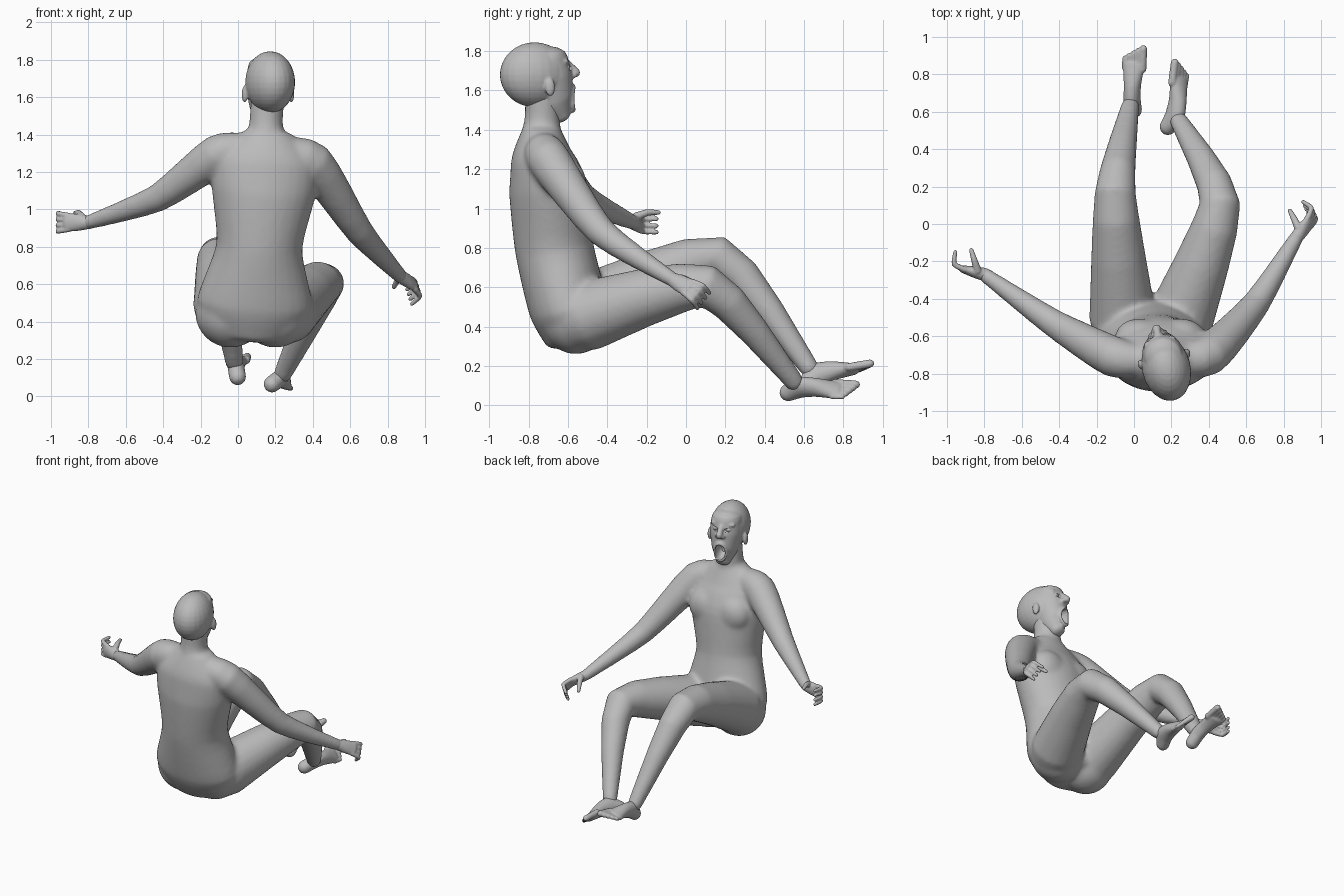
import bpy
import bmesh
from math import sin, cos, pi, sqrt, radians
from mathutils import Vector, Matrix

default_cube = bpy.data.objects.get("Cube")
if default_cube:
    bpy.data.objects.remove(default_cube, do_unlink=True)

# One plain material for the whole figure
grey = bpy.data.materials.new("plain grey")
grey.use_nodes = True
grey.diffuse_color = (.5, .5, .5, 1)
shader = next(n for n in grey.node_tree.nodes if n.type == "BSDF_PRINCIPLED")
shader.inputs["Base Color"].default_value = grey.diffuse_color

ACROSS_X, ACROSS_Y, ACROSS_Z = Vector((1, 0, 0)), Vector((0, 1, 0)), Vector((0, 0, 1))
SIDES = (-1, 1)


def spline(points, steps=4, tension=.3):
    """Fill in a smooth run of sections between a few given ones."""
    last = len(points) - 1
    slopes = [(points[min(i + 1, last)] - points[max(i - 1, 0)]) * tension
              for i in range(last + 1)]
    filled = []
    for i in range(last):
        start, end = points[i], points[i + 1]
        for step in range(steps):
            t = step / steps
            ease = t * t * (3 - 2 * t)
            filled.append(start * (1 - ease) + end * ease
                          + slopes[i] * t * (1 - t) ** 2
                          - slopes[i + 1] * t * t * (1 - t))
    return filled + [points[last]]


def loft(bm, points, reference=ACROSS_X, cap=1, sides=20):
    """Skin elliptical sections (x, y, z, width, depth) with rounded ends."""
    sections = spline([Vector((*p[:4], p[-1])) for p in points])
    centres = [s.xyz for s in sections]
    last = len(sections) - 1
    rings = []

    def add_ring(centre, tangent, width, depth):
        u = (reference - tangent * reference.dot(tangent)).normalized()
        v = tangent.cross(u)
        angles = [2 * pi * i / sides for i in range(sides)]
        rings.append([bm.verts.new(centre + u * width * cos(a) + v * depth * sin(a))
                      for a in angles])

    for i, section in enumerate(sections):
        tangent = (centres[min(i + 1, last)] - centres[max(i - 1, 0)]).normalized()
        width, depth = section[3], section[4]
        # Bulge backward before the first section and forward after the last
        bulge = {0: (-.95, -.8, -.4, 0), last: (0, .4, .8, .95)}.get(i, (0,))
        for k in bulge:
            shrink = sqrt(1 - k * k)
            add_ring(centres[i] + tangent * k * cap * min(width, depth),
                     tangent, width * shrink, depth * shrink)
    for lower, upper in zip(rings, rings[1:]):
        for i in range(sides):
            j = (i + 1) % sides
            bm.faces.new((lower[i], lower[j], upper[j], upper[i]))
    bm.faces.new(reversed(rings[0]))
    bm.faces.new(rings[-1])


def limb(bm, joints, radii, reference):
    loft(bm, [(*joint, r) for joint, r in zip(joints, radii)], reference)


def ball(bm, centre, size):
    matrix = Matrix.Translation(centre) @ Matrix.Diagonal((*size, 1))
    bmesh.ops.create_uvsphere(bm, u_segments=24, v_segments=16, radius=1, matrix=matrix)


def frame(origin, forward, across, side):
    """Placement along a direction, mirrored for the right side."""
    x = Vector(forward).normalized()
    y = Vector(across)
    y = (y - x * y.dot(x)).normalized()
    z = x.cross(y) * side
    turn = Matrix((x, y, z)).transposed().to_4x4()
    return Matrix.Translation(origin) @ turn


def finish(name, bm, placement, voxel=None, smoothing=2):
    """Turn a bmesh into an object, fusing its pieces into one skin."""
    bm.transform(placement)
    bmesh.ops.recalc_face_normals(bm, faces=bm.faces)
    for face in bm.faces:
        face.smooth = True
    mesh = bpy.data.meshes.new(name)
    bm.to_mesh(mesh)
    bm.free()
    mesh.materials.append(grey)
    obj = bpy.data.objects.new(name, mesh)
    bpy.context.collection.objects.link(obj)
    if voxel:
        fuse = obj.modifiers.new("fuse", "REMESH")
        fuse.mode = "VOXEL"
        fuse.voxel_size = voxel
        fuse.use_smooth_shade = True
        soften = obj.modifiers.new("soften", "SMOOTH")
        soften.iterations = smoothing
    return obj


def build_hand(name, placement):
    """Palm, four curled fingers and a thumb, pointing along x."""
    bm = bmesh.new()
    loft(bm, [(0, 0, 0, .036), (.06, 0, 0, .046, .03), (.12, 0, 0, .05, .02)], ACROSS_Y)
    for finger in range(4):
        y = .024 * (1.5 - finger)
        limb(bm, [(.11, y, 0), (.17, y * 1.3, -.015), (.18, y * 1.4, -.08)],
             (.016, .014, .011), ACROSS_Y)
    limb(bm, [(.04, .03, -.01), (.07, .05, -.06), (.1, .05, -.11)],
         (.022, .017, .012), ACROSS_Y)
    finish(name, bm, placement, voxel=.006)


def build_foot(name, placement):
    """Heel, instep and five toes, pointing along x."""
    bm = bmesh.new()
    loft(bm, [(-.03, 0, -.08, .045), (.03, 0, -.035, .045, .06),
              (.11, 0, -.025, .046, .05), (.22, 0, -.03, .06, .028)], ACROSS_Y)
    for toe in range(5):
        y = .025 * (2 - toe)
        r = .021 - .002 * toe
        limb(bm, [(.2, y, -.03), (.31 - .014 * toe, y, -.025)], (r, r), ACROSS_Y)
    finish(name, bm, placement, voxel=.007)


# Torso: height, centre, half width and half depth, leaning to one side
body = bmesh.new()
torso = [(.35, -.56, .23, .16), (.5, -.6, .31, .2), (.8, -.67, .23, .2),
         (1.1, -.7, .28, .2), (1.26, -.73, .27, .16), (1.4, -.735, .14, .1)]
loft(body, [(.05 + .08 * z, y, z, w, d) for z, y, w, d in torso], cap=.3, sides=28)
neck = [(.15, -.735, 1.38), (.15, -.73, 1.47), (.16, -.73, 1.6)]
limb(body, neck, (.1, .09, .09), ACROSS_X)
for side in SIDES:
    ball(body, (.14 + side * .11, -.6, 1.12), (.13, .095, .13))
    ball(body, (.08 + side * .12, -.56, .45), (.19, .18, .19))

# Arms from collar to wrist, then the hands
left_arm = [(.2, -.73, 1.31), (.4, -.7, 1.25), (.65, -.43, .88), (.87, -.07, .64)]
right_arm = [(.05, -.73, 1.33), (-.11, -.71, 1.29), (-.43, -.53, 1.06), (-.8, -.27, .93)]
for arm in (left_arm, right_arm):
    limb(body, arm, (.08, .11, .075, .04), ACROSS_Z)
build_hand("left_hand", frame(left_arm[-1], (.5, .6, -.3), (-.2, .6, .7), 1))
build_hand("right_hand", frame(right_arm[-1], (-1, .25, 0), ACROSS_Z, -1))

# Legs from hip to ankle, then the feet
left_leg = [(.25, -.5, .455), (.46, .11, .605), (.24, .55, .12)]
right_leg = [(-.06, -.5, .49), (-.1, .17, .75), (-.02, .63, .185)]
for leg in (left_leg, right_leg):
    limb(body, leg, (.18, .11, .05), ACROSS_X)
build_foot("left_foot", frame(left_leg[-1], (.1, 1, -.1), (-.72, 0, .69), 1))
build_foot("right_foot", frame(right_leg[-1], (.05, 1, .13), (1, 0, .25), -1))
finish("body", body, Matrix(), voxel=.014, smoothing=12)

# Head: skull, face and nose, turned slightly to one side
turn = Matrix.Translation((.165, -.74, 1.66)) @ Matrix.Rotation(radians(14), 4, "Z")
head = bmesh.new()
ball(head, (0, -.03, .02), (.13, .18, .165))
loft(head, [(0, .03, .1, .105, .11), (0, .045, 0, .11, .12),
            (0, .075, -.12, .085, .1), (0, .11, -.19, .05, .05)], cap=.6, sides=28)
limb(head, [(0, .13, .09), (0, .165, .055), (0, .185, .03)], (.016, .019, .024), ACROSS_X)

# Lips follow an open oval
oval = [2 * pi * i / 12 for i in range(13)]
loft(head, [(.04 * cos(a), .172 - .014 * cos(a) ** 2, .062 * sin(a) - .1, .012)
            for a in oval], ACROSS_Y)

# Nostrils, brows and ears in pairs
for side in SIDES:
    ball(head, (side * .02, .168, .016), (.016, .02, .014))
    ball(head, (side * .05, .115, .088), (.04, .02, .012))
    ball(head, (side * .128, .02, -.045), (.016, .026, .046))
head_obj = finish("head", head, turn, voxel=.008, smoothing=4)

# Cutter for the open mouth and eye sockets, and the eyes inside them
cutter, eyes = bmesh.new(), bmesh.new()
ball(cutter, (0, .165, -.1), (.036, .075, .056))
for side in SIDES:
    ball(cutter, (side * .047, .152, .056), (.026, .022, .015))
    ball(eyes, (side * .047, .123, .056), (.022, .02, .02))
finish("eyes", eyes, turn)
cutter_obj = finish("mouth_and_socket_cutter", cutter, turn)
cutter_obj.hide_render = True
cutter_obj.display_type = "WIRE"
cut = head_obj.modifiers.new("cut", "BOOLEAN")
cut.operation = "DIFFERENCE"
cut.solver = "EXACT"
cut.object = cutter_obj
